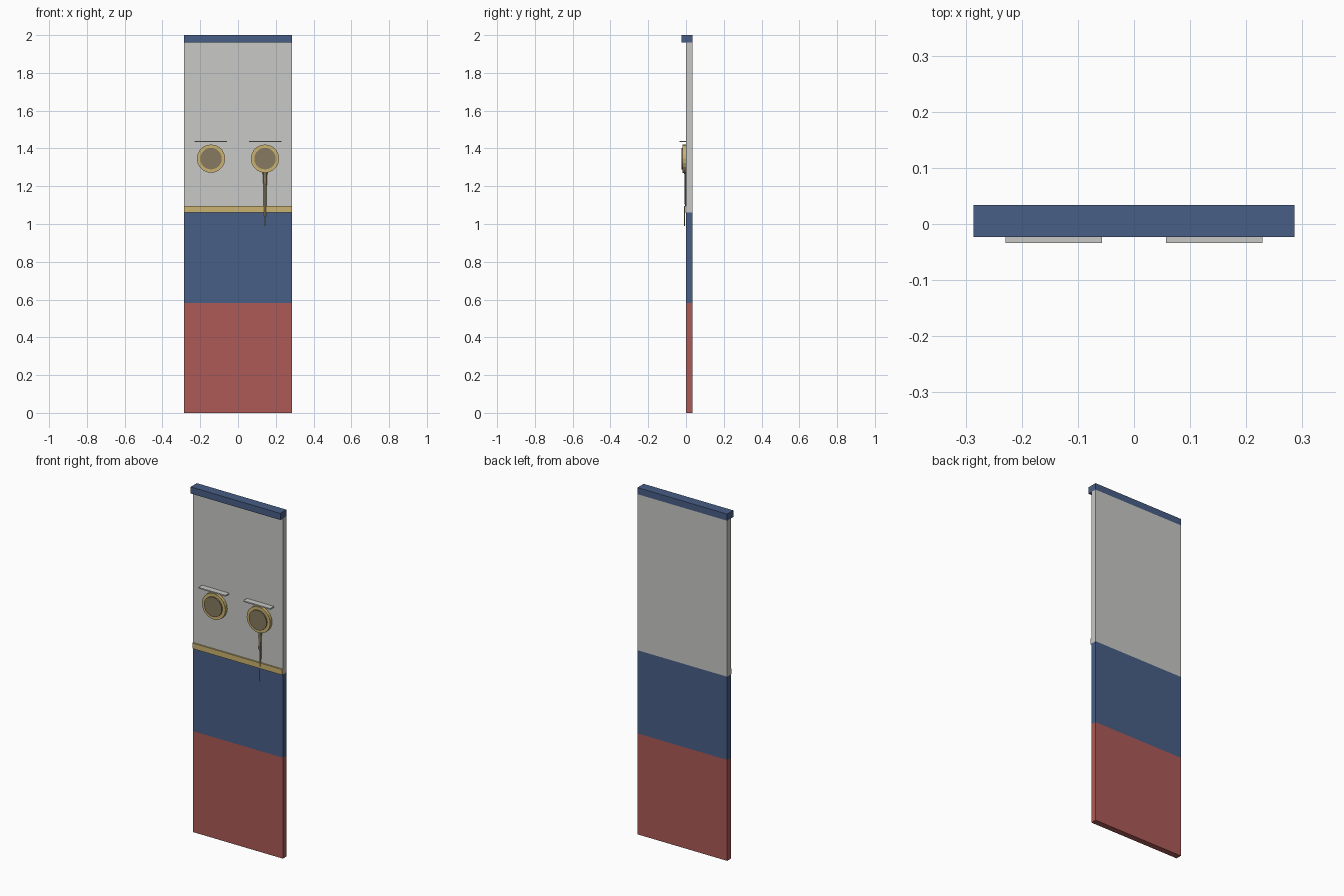
import bpy
import bmesh
from math import pi
from mathutils import Matrix, Vector

cube = bpy.data.objects.get("Cube")
if cube:
    bpy.data.objects.remove(cube)


def material(name, rgb):
    linear = [((c / 255 + 0.055) / 1.055) ** 2.4 for c in rgb] + [1]
    mat = bpy.data.materials.new(name)
    mat.use_nodes = True
    mat.diffuse_color = linear
    mat.node_tree.nodes["Principled BSDF"].inputs["Base Color"].default_value = linear
    return mat


GREY = material("light grey", (200, 200, 198))
BLUE = material("denim blue", (72, 94, 134))
RED = material("brick red", (172, 90, 86))
GOLD = material("pale gold", (202, 178, 112))
BROWN = material("lens brown", (135, 122, 96))


def add(name, bm, mat):
    mesh = bpy.data.meshes.new(name)
    bm.to_mesh(mesh)
    bm.free()
    mesh.materials.append(mat)
    obj = bpy.data.objects.new(name, mesh)
    bpy.context.collection.objects.link(obj)
    return obj


def box(name, mat, low, high):
    low, high = Vector(low), Vector(high)
    bm = bmesh.new()
    bmesh.ops.create_cube(bm, size=1)
    bmesh.ops.scale(bm, vec=high - low, verts=bm.verts)
    bmesh.ops.translate(bm, vec=(low + high) / 2, verts=bm.verts)
    return add(name, bm, mat)


def disc(name, mat, x, z, radius, front):
    """Round plate standing on the panel front (y = 0)."""
    bm = bmesh.new()
    bmesh.ops.create_cone(bm, cap_ends=True, segments=20, radius1=radius,
                          radius2=radius, depth=front,
                          matrix=Matrix.Translation((x, -front / 2, z))
                          @ Matrix.Rotation(pi / 2, 4, "X"))
    return add(name, bm, mat)


def taper(name, mat, x, y, top, bottom, top_radius, bottom_radius):
    """Thin vertical rod, wider at the top."""
    bm = bmesh.new()
    bmesh.ops.create_cone(bm, cap_ends=True, segments=8, radius1=bottom_radius,
                          radius2=top_radius, depth=top - bottom)
    bmesh.ops.scale(bm, vec=(1, 0.5, 1), verts=bm.verts)
    bmesh.ops.translate(bm, vec=(x, y, (top + bottom) / 2), verts=bm.verts)
    return add(name, bm, mat)


W, BACK = 0.286, 0.0335

# Panel: three stacked colour bands
for name, mat, low, high in (("lower_panel", RED, 0, 0.582),
                             ("middle_panel", BLUE, 0.582, 1.062),
                             ("upper_panel", GREY, 1.062, 1.962)):
    box(name, mat, (-W, 0, low), (W, BACK, high))

# Overhanging top rail and belt strip
box("top_rail", BLUE, (-W, -0.0228, 1.962), (W, BACK, 2))
box("belt_strip", GOLD, (-W, -0.008, 1.062), (W, 0, 1.094))

# Round windows with a ledge above each
for side, x in (("right", -0.143), ("left", 0.143)):
    disc(side + "_rim", GOLD, x, 1.346, 0.075, 0.018)
    disc(side + "_lens", BROWN, x, 1.346, 0.057, 0.025)
    box(side + "_ledge", GREY, (x - 0.086, -BACK, 1.433), (x + 0.086, 0, 1.44))

# Hanging cord below the left window
taper("cord_top", BROWN, 0.143, -0.003, 1.275, 1.25, 0.014, 0.01)
taper("cord", BROWN, 0.143, -0.003, 1.25, 1.09, 0.01, 0.007)
taper("cord_tip", GOLD, 0.143, -0.008, 1.094, 0.99, 0.005, 0.003)
